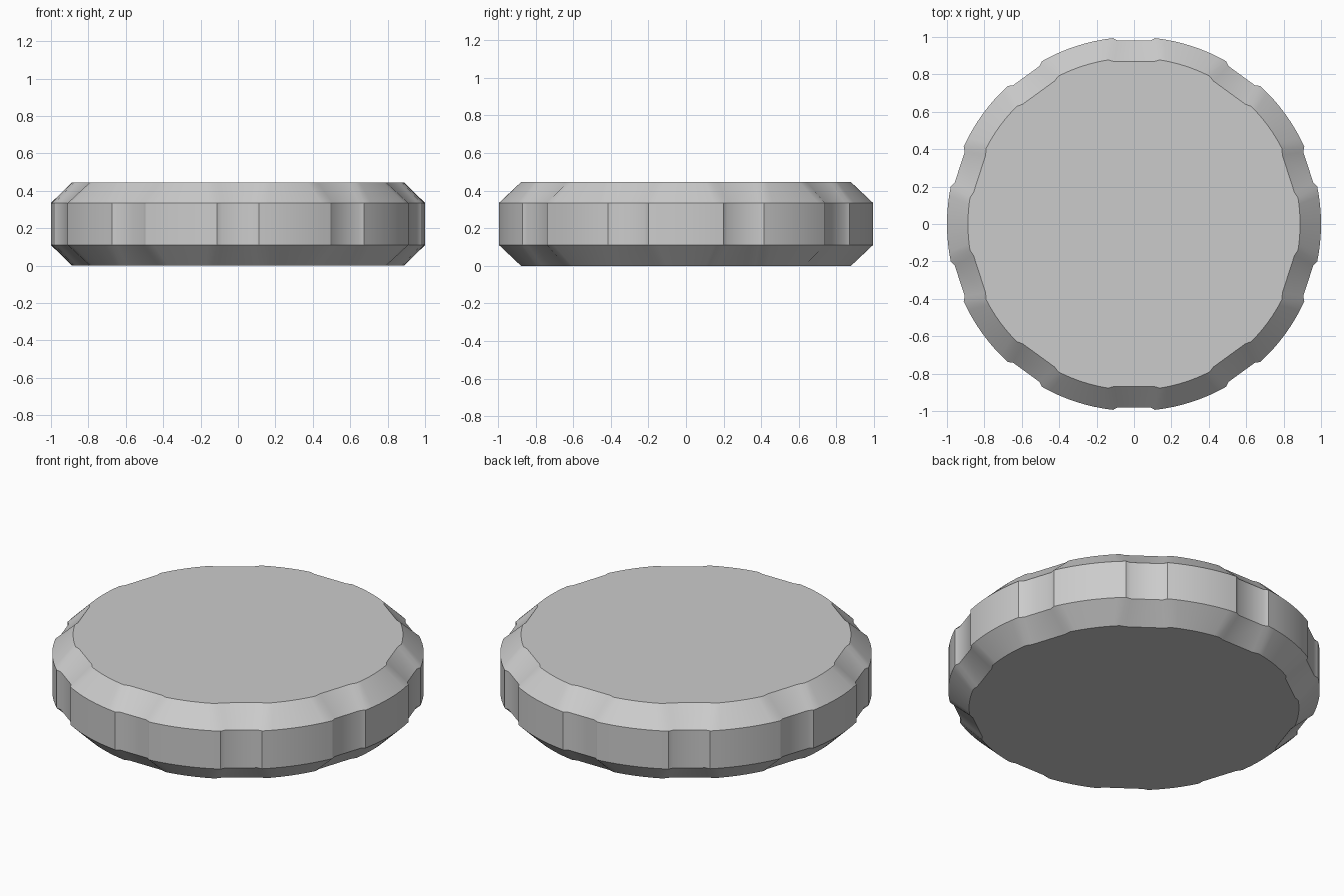
import bpy, bmesh
from math import cos, sin, pi, asin, sqrt

if "Cube" in bpy.data.objects:
    bpy.data.objects.remove(bpy.data.objects["Cube"])

NOTCHES = 10
ARC_STEPS = 8

# Single grey material
grey = bpy.data.materials.new("plain_grey")
grey.use_nodes = True
colour = (0.6, 0.6, 0.6, 1)
grey.diffuse_color = colour
grey.node_tree.nodes["Principled BSDF"].inputs["Base Color"].default_value = colour


def ring(radius, floor, inner_half, outer_half):
    """Circle outline with shallow flat notches spaced evenly around it."""
    points = []
    edge = asin(outer_half / radius)
    pitch = 2 * pi / NOTCHES
    for n in range(NOTCHES):
        mid = pi / 2 + n * pitch
        # flat floor of the notch
        for side in (-inner_half, inner_half):
            points.append((floor * cos(mid) - side * sin(mid),
                           floor * sin(mid) + side * cos(mid)))
        # full-radius arc up to the next notch
        for k in range(ARC_STEPS + 1):
            a = mid + edge + (pitch - 2 * edge) * k / ARC_STEPS
            points.append((radius * cos(a), radius * sin(a)))
    return points


# Notched disc with chamfered rims
rim = ring(1.0, 0.98, 0.087, 0.112)
cap = ring(0.888, 0.868, 0.105, 0.138)
levels = [(cap, 0.0), (rim, 0.11), (rim, 0.335), (cap, 0.445)]

bm = bmesh.new()
loops = [[bm.verts.new((x, y, z)) for x, y in outline] for outline, z in levels]
for low, high in zip(loops, loops[1:]):
    for i in range(len(low)):
        j = (i + 1) % len(low)
        bm.faces.new((low[i], low[j], high[j], high[i]))
bm.faces.new(loops[0][::-1])
bm.faces.new(loops[-1])
mesh = bpy.data.meshes.new("notched_disc")
bm.to_mesh(mesh)
bm.free()
mesh.materials.append(grey)

disc = bpy.data.objects.new("notched_disc", mesh)
bpy.context.collection.objects.link(disc)
bpy.context.view_layer.objects.active = disc
disc.select_set(True)
bpy.ops.object.shade_smooth_by_angle(angle=pi / 6)
